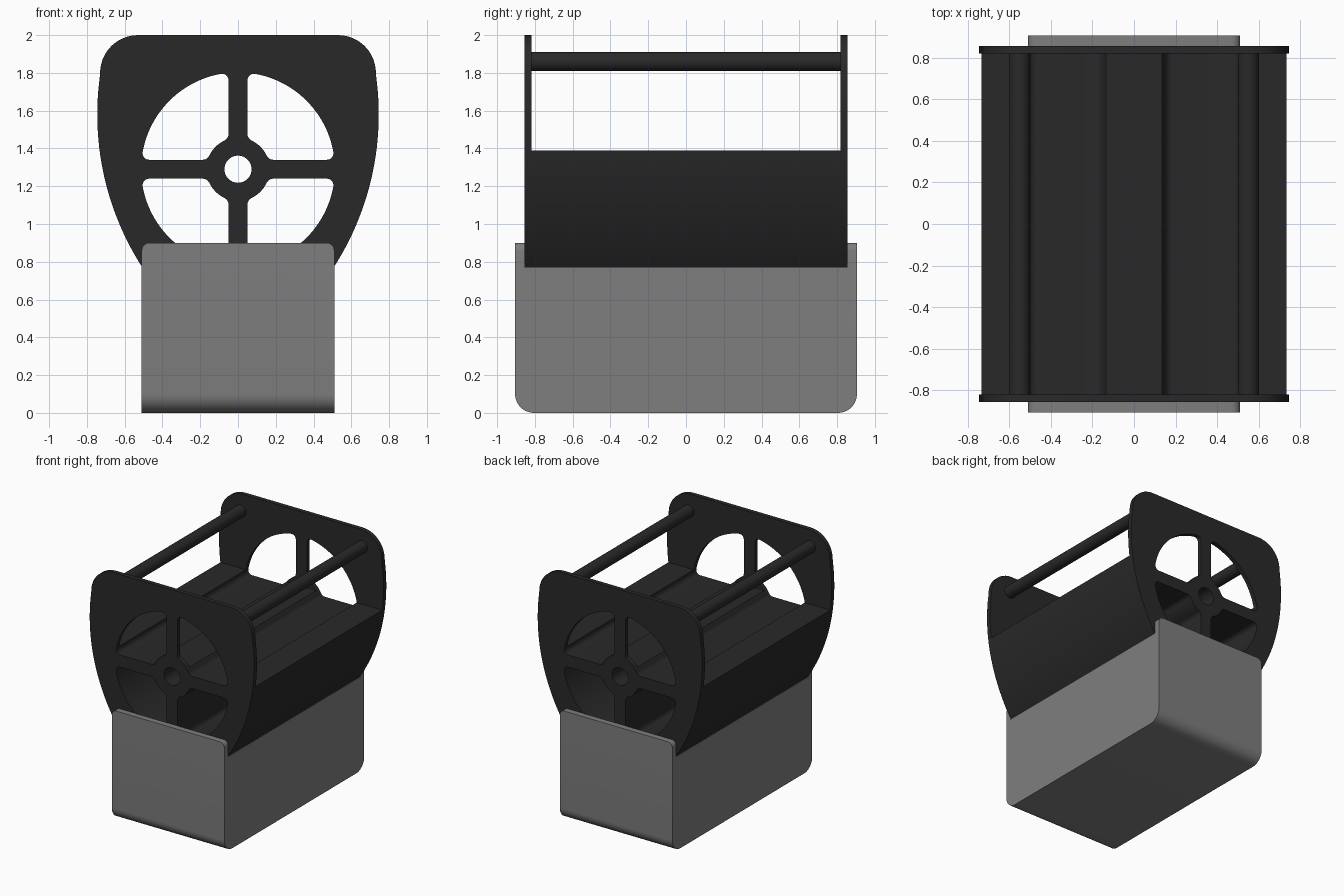
import bpy, bmesh
from math import sin, cos, pi, sqrt, atan2, asin, radians
from mathutils import Matrix

if "Cube" in bpy.data.objects:
    bpy.data.objects.remove(bpy.data.objects["Cube"])

HUB_Z = 1.29


def material(name, v):
    m = bpy.data.materials.new(name)
    m.diffuse_color = (v, v, v, 1)
    m.use_nodes = True
    m.node_tree.nodes["Principled BSDF"].inputs["Base Color"].default_value = m.diffuse_color
    return m


black = material("black", 0.022)
grey = material("grey", 0.21)


def arc(cx, cy, r, a0, a1, n):
    return [(cx + r * cos(a0 + (a1 - a0) * i / n), cy + r * sin(a0 + (a1 - a0) * i / n))
            for i in range(n + 1)]


def finish(obj, mat):
    obj.data.materials.clear()
    obj.data.materials.append(mat)
    bpy.ops.object.select_all(action='DESELECT')
    obj.select_set(True)
    bpy.context.view_layer.objects.active = obj
    bpy.ops.object.shade_smooth_by_angle(angle=radians(30))


def extruded(name, loops, y, half, cut_z=None):
    """Fill x-z outlines (inner loops are holes) and extrude along y."""
    cu = bpy.data.curves.new(name, 'CURVE')
    cu.dimensions, cu.fill_mode, cu.extrude = '2D', 'BOTH', half
    for pts in loops:
        s = cu.splines.new('POLY')
        s.points.add(len(pts) - 1)
        for p, (a, b) in zip(s.points, pts):
            p.co = (a, b, 0, 1)
        s.use_cyclic_u = True
    tmp = bpy.data.objects.new(name + "_outline", cu)
    bpy.context.collection.objects.link(tmp)
    bpy.context.view_layer.update()
    me = bpy.data.meshes.new_from_object(tmp.evaluated_get(bpy.context.evaluated_depsgraph_get()))
    bpy.data.objects.remove(tmp)
    bm = bmesh.new()
    bm.from_mesh(me)
    bm.transform(Matrix.Translation((0, y, 0)) @ Matrix.Rotation(pi / 2, 4, 'X'))
    bmesh.ops.remove_doubles(bm, verts=bm.verts, dist=1e-4)
    if cut_z:
        bmesh.ops.bisect_plane(bm, geom=bm.verts[:] + bm.edges[:] + bm.faces[:],
                               plane_co=(0, 0, cut_z), plane_no=(0, 0, 1), clear_outer=True)
        bmesh.ops.holes_fill(bm, edges=bm.edges, sides=0)
    bmesh.ops.recalc_face_normals(bm, faces=bm.faces)
    bm.to_mesh(me)
    bm.free()
    obj = bpy.data.objects.new(name, me)
    bpy.context.collection.objects.link(obj)
    finish(obj, black)


# shield-shaped outline: large side arcs and rounded top corners
R_SIDE = 1.495
right = arc(0.745 - R_SIDE, 1.58, R_SIDE, -asin(0.81 / R_SIDE), asin(0.2 / R_SIDE), 28)
right += arc(0.53, 1.8, 0.2, 0.06, pi / 2, 10)
outline = right + [(-x, z) for x, z in reversed(right)]


# quarter opening between spokes, with filleted corners
def quarter(R=0.513, rh=0.168, w=0.05, fo=0.035, fi=0.04):
    ao = sqrt((R - fo) ** 2 - (w + fo) ** 2)
    ai = sqrt((rh + fi) ** 2 - (w + fi) ** 2)
    to, ti = atan2(w + fo, ao), atan2(w + fi, ai)
    outer = arc(ao, w + fo, fo, -pi / 2, to, 6) + arc(0, 0, R, to, pi / 4, 12)[1:]
    inner = arc(0, 0, rh, pi / 4, ti, 4) + arc(ai, w + fi, fi, ti + pi, 1.5 * pi, 6)[1:]
    flip = lambda pts: [(b, a) for a, b in reversed(pts)]
    return outer + flip(outer)[1:] + flip(inner) + inner[1:]


base = quarter()
holes = [[(sx * a, HUB_Z + sz * b) for a, b in base] for sx in (1, -1) for sz in (1, -1)]
holes.append(arc(0, HUB_Z, 0.072, 0, 2 * pi, 32)[:-1])

# two end plates and the lower body, which shares their section up to z = 1.39
extruded("front_plate", [outline] + holes, -0.837, 0.018)
extruded("back_plate", [outline] + holes, 0.837, 0.018)
extruded("body", [outline] + holes, 0, 0.82, cut_z=1.39)

# handle rods
for side, x in (("left", -0.55), ("right", 0.55)):
    bpy.ops.mesh.primitive_cylinder_add(vertices=32, radius=0.05, depth=1.64,
                                        location=(x, 0, 1.86), rotation=(pi / 2, 0, 0))
    rod = bpy.context.object
    rod.name = side + "_rod"
    finish(rod, black)

# base block: rounded bottom ends, raised end lips
half = [(0.905 - 0.1 + a, 0.1 + b) for a, b in arc(0, 0, 0.1, -pi / 2, 0, 10)]
half += [(0.905, 0.9), (0.856, 0.9), (0.856, 0.77)]
section = half + [(-y, z) for y, z in reversed(half)]
bm = bmesh.new()
face = bm.faces.new([bm.verts.new((-0.51, y, z)) for y, z in section])
new = bmesh.ops.extrude_face_region(bm, geom=[face])["geom"]
bmesh.ops.translate(bm, vec=(1.02, 0, 0), verts=[v for v in new if isinstance(v, bmesh.types.BMVert)])
if not any(len(f.verts) == len(section) and f.calc_center_median().x < -0.5 for f in bm.faces):
    bm.faces.new([v for v in face.verts])
lip = [e for e in bm.edges if all(v.co.z > 0.89 for v in e.verts)
       and abs(e.verts[0].co.x - e.verts[1].co.x) < 1e-4]
bmesh.ops.bevel(bm, geom=lip, offset=0.04, segments=6, profile=0.5, affect='EDGES')
bmesh.ops.recalc_face_normals(bm, faces=bm.faces)
me = bpy.data.meshes.new("base")
bm.to_mesh(me)
bm.free()
block = bpy.data.objects.new("base", me)
bpy.context.collection.objects.link(block)
finish(block, grey)
